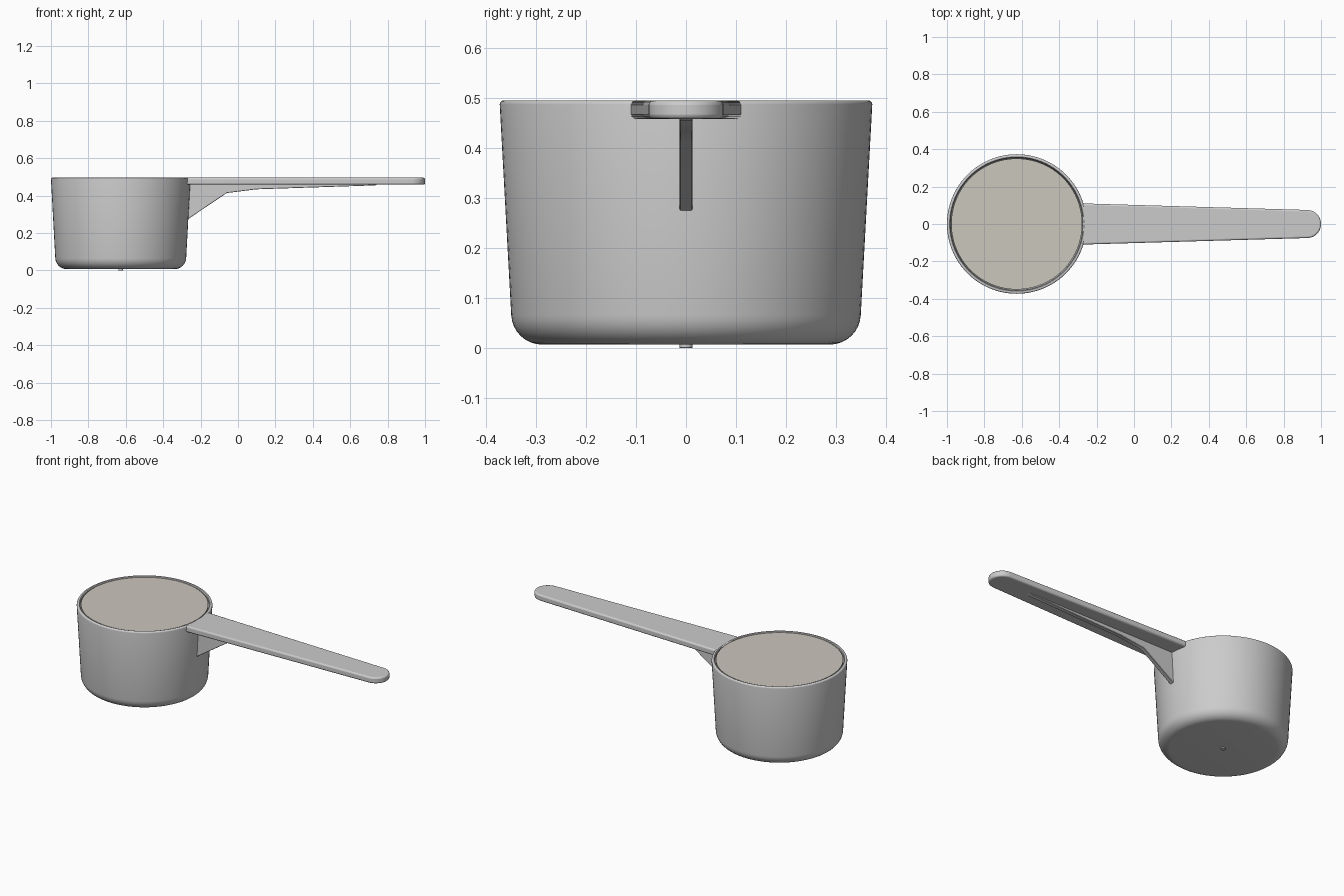
import bpy, bmesh
from math import sin, cos, pi, radians

if "Cube" in bpy.data.objects:
    bpy.data.objects.remove(bpy.data.objects["Cube"])

CX = -0.627  # cup axis


def finish(name, bm, angle=35):
    bmesh.ops.recalc_face_normals(bm, faces=bm.faces)
    me = bpy.data.meshes.new(name)
    bm.to_mesh(me)
    bm.free()
    ob = bpy.data.objects.new(name, me)
    bpy.context.collection.objects.link(ob)
    bpy.ops.object.select_all(action='DESELECT')
    ob.select_set(True)
    bpy.context.view_layer.objects.active = ob
    bpy.ops.object.shade_smooth_by_angle(angle=radians(angle))
    return ob


def lathe(name, profile, steps=96):
    bm = bmesh.new()
    vs = [bm.verts.new((CX + r, 0, z)) for r, z in profile]
    es = [bm.edges.new(p) for p in zip(vs, vs[1:])]
    bmesh.ops.spin(bm, geom=vs + es, cent=(CX, 0, 0), axis=(0, 0, 1),
                   angle=2 * pi, steps=steps)
    bmesh.ops.remove_doubles(bm, verts=bm.verts, dist=1e-5)
    return finish(name, bm)


def arc(cx, cy, r, a0, a1, n=8):
    return [(cx + r * cos(radians(a0 + (a1 - a0) * i / n)),
             cy + r * sin(radians(a0 + (a1 - a0) * i / n))) for i in range(n + 1)]


def prism(name, outline, offset, bevel, segments):
    bm = bmesh.new()
    f = bm.faces.new([bm.verts.new(p) for p in outline])
    ext = bmesh.ops.extrude_face_region(bm, geom=[f])
    bmesh.ops.translate(bm, vec=offset,
                        verts=[v for v in ext['geom'] if isinstance(v, bmesh.types.BMVert)])
    ob = finish(name, bm)
    mod = ob.modifiers.new("Bevel", 'BEVEL')
    mod.width, mod.segments, mod.limit_method = bevel, segments, 'ANGLE'
    mod.angle_limit = radians(50)
    return ob


# Hollow cup: tapered wall, rounded base and rolled rim
cup = ([(0, 0.007)] + arc(0.288, 0.069, 0.062, -90, -3)
       + arc(0.365, 0.488, 0.008, 0, 90, 4)
       + [(0.359, 0.496), (0.355, 0.492)]
       + arc(0.288, 0.071, 0.044, -3, -90) + [(0, 0.027)])
lathe("cup", cup)

# Level contents just below the rim
fill = lathe("contents", [(0, 0.492), (0.350, 0.492)]
             + arc(0.288, 0.071, 0.041, -3, -90) + [(0, 0.030)])
mat = bpy.data.materials.new("contents_beige")
mat.diffuse_color = (0.60, 0.57, 0.51, 1)
mat.use_nodes = True
mat.node_tree.nodes["Principled BSDF"].inputs["Base Color"].default_value = mat.diffuse_color
fill.data.materials.append(mat)

# Small moulding nub under the base
lathe("base_nub", [(0, 0.012), (0.013, 0.012), (0.013, 0.001), (0.012, 0), (0, 0)], 24)

# Tapered handle with a rounded tip
x0 = -0.276
tip = arc(0.925, -0.004, 0.075, -88, 88, 24)
handle = [(x0, 0.110, 0.459), (x0, -0.110, 0.459)] + [(x, y + 0.004, 0.459) for x, y in tip]
prism("handle", handle, (0, 0, 0.037), 0.009, 3)

# Web stiffening the handle from below
rib = [(-0.285, 0.270), (-0.265, 0.276), (-0.06, 0.414), (0.10, 0.434),
       (0.735, 0.455), (0.75, 0.464), (-0.275, 0.464)]
prism("handle_rib", [(x, -0.013, z) for x, z in rib], (0, 0.026, 0), 0.002, 1)
